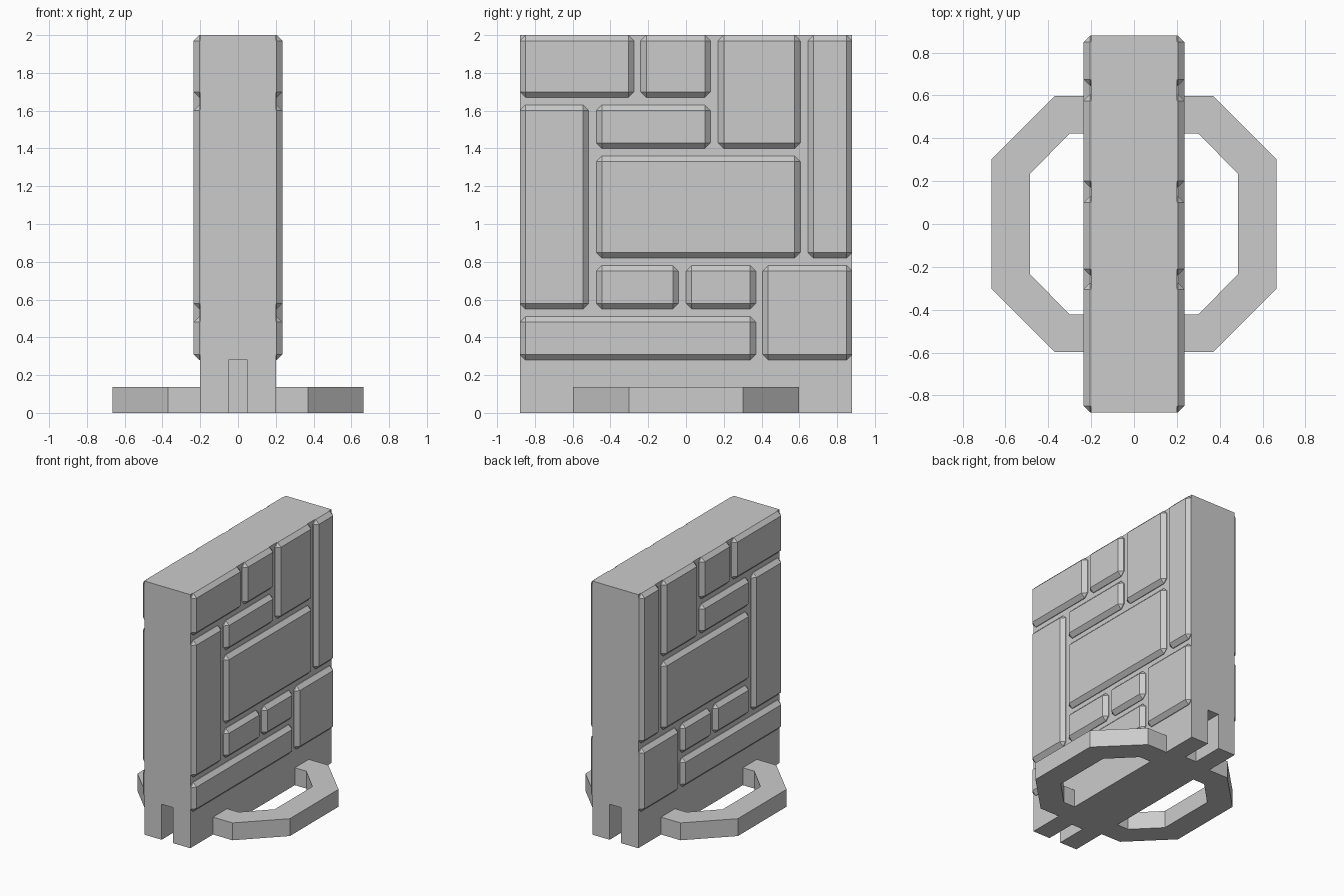
import bpy
import bmesh
from mathutils import Matrix

if "Cube" in bpy.data.objects:
    bpy.data.objects.remove(bpy.data.objects["Cube"], do_unlink=True)

stone = bpy.data.materials.new("stone_grey")
stone.use_nodes = True
GREY = (0.6, 0.6, 0.6, 1)
stone.diffuse_color = GREY
stone.node_tree.nodes["Principled BSDF"].inputs["Base Color"].default_value = GREY


def finish(name, bm):
    bmesh.ops.recalc_face_normals(bm, faces=bm.faces)
    mesh = bpy.data.meshes.new(name)
    bm.to_mesh(mesh)
    bm.free()
    mesh.materials.append(stone)
    obj = bpy.data.objects.new(name, mesh)
    bpy.context.collection.objects.link(obj)
    return obj


def box(name, xs, ys, zs, bevel=0):
    bm = bmesh.new()
    size = [b - a for a, b in (xs, ys, zs)]
    mid = [(a + b) / 2 for a, b in (xs, ys, zs)]
    bmesh.ops.create_cube(bm, size=1, matrix=Matrix.Translation(mid) @ Matrix.Diagonal((*size, 1)))
    if bevel:
        bmesh.ops.bevel(bm, geom=bm.edges[:], offset=bevel, segments=1, affect='EDGES')
    return finish(name, bm)


def mirror_x(obj):
    obj.modifiers.new("other_side", 'MIRROR').use_axis[0] = True


# Wall slab with a connector slot cut into the foot of each end
HALF = 0.88
wall = box("wall_slab", (-0.2, 0.2), (-HALF, HALF), (0, 2))
for name, ys in (("front_slot", (-1, -0.63)), ("back_slot", (0.63, 1))):
    cutter = box(name, (-0.05, 0.05), ys, (-0.1, 0.28))
    cutter.hide_render = True
    mod = wall.modifiers.new(name, 'BOOLEAN')
    mod.operation = 'DIFFERENCE'
    mod.solver = 'EXACT'
    mod.object = cutter
    bpy.context.view_layer.objects.active = wall
    bpy.ops.object.modifier_apply(modifier=name)
    bpy.data.objects.remove(cutter, do_unlink=True)

# Chamfered stone blocks: y range, z range
blocks = [
    (-HALF, -0.275, 1.67, 2), (-0.24, 0.13, 1.67, 2),
    (0.17, 0.605, 1.4, 2), (0.645, HALF, 0.82, 2),
    (-HALF, -0.515, 0.55, 1.63), (-0.475, 0.13, 1.4, 1.63),
    (-0.475, 0.605, 0.82, 1.36), (-0.475, -0.04, 0.55, 0.78),
    (0, 0.37, 0.55, 0.78), (-HALF, 0.37, 0.28, 0.51),
    (0.405, HALF, 0.28, 0.78),
]
for i, (y0, y1, z0, z1) in enumerate(blocks, 1):
    mirror_x(box(f"stone_block_{i}", (0.12, 0.235), (y0, y1), (z0, z1), 0.03))

# Octagonal foot loop, one half per side of the wall
outer = [(0.19, 0.597), (0.37, 0.597), (0.665, 0.303)]
inner = [(0.19, 0.422), (0.3, 0.422), (0.485, 0.235)]
outer += [(x, -y) for x, y in reversed(outer)]
inner += [(x, -y) for x, y in reversed(inner)]
bm = bmesh.new()
rims = [[bm.verts.new((x, y, 0)) for x, y in path] for path in (outer, inner)]
for i in range(len(outer) - 1):
    bm.faces.new((rims[0][i], rims[0][i + 1], rims[1][i + 1], rims[1][i]))
# Merge the flat strip into one face before raising it
bmesh.ops.dissolve_faces(bm, faces=bm.faces[:])
raised = bmesh.ops.extrude_face_region(bm, geom=bm.faces[:], use_keep_orig=True)["geom"]
top = [v for v in raised if isinstance(v, bmesh.types.BMVert)]
bmesh.ops.translate(bm, verts=top, vec=(0, 0, 0.137))
mirror_x(finish("foot_loop", bm))
